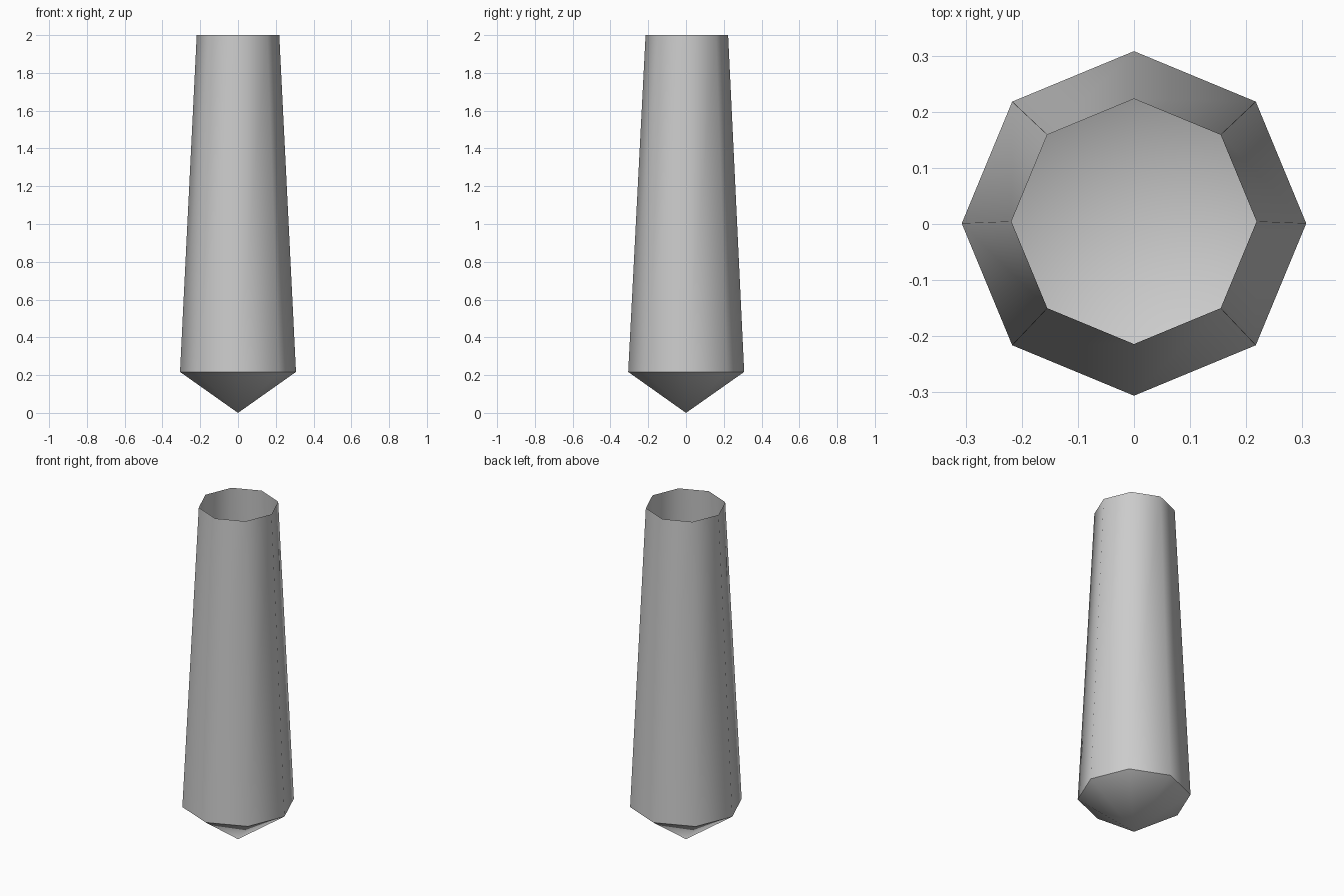
import bpy, bmesh
from math import cos, sin, pi

if "Cube" in bpy.data.objects:
    bpy.data.objects.remove(bpy.data.objects["Cube"])

SIDES = 8
bm = bmesh.new()


def ring(radius, y, z):
    return [bm.verts.new((radius * cos(2 * pi * i / SIDES),
                          y + radius * sin(2 * pi * i / SIDES), z))
            for i in range(SIDES)]


# Pointed base, wide shoulder and narrower open rim
tip = bm.verts.new((0, 0, 0))
shoulder = ring(0.307, 0.001, 0.217)
rim = ring(0.2185, 0.0045, 2.0)

for i in range(SIDES):
    j = (i + 1) % SIDES
    bm.faces.new((shoulder[i], shoulder[j], rim[j], rim[i]))  # tapered wall
    bm.faces.new((tip, shoulder[j], shoulder[i]))             # cone facet

# Smooth wall and cone, with a crisp shoulder
for f in bm.faces:
    f.smooth = True
for i in range(SIDES):
    bm.edges.get((shoulder[i], shoulder[(i + 1) % SIDES])).smooth = False

mesh = bpy.data.meshes.new("pointed_tube")
bm.to_mesh(mesh)
bm.free()
bpy.context.collection.objects.link(bpy.data.objects.new("pointed_tube", mesh))
